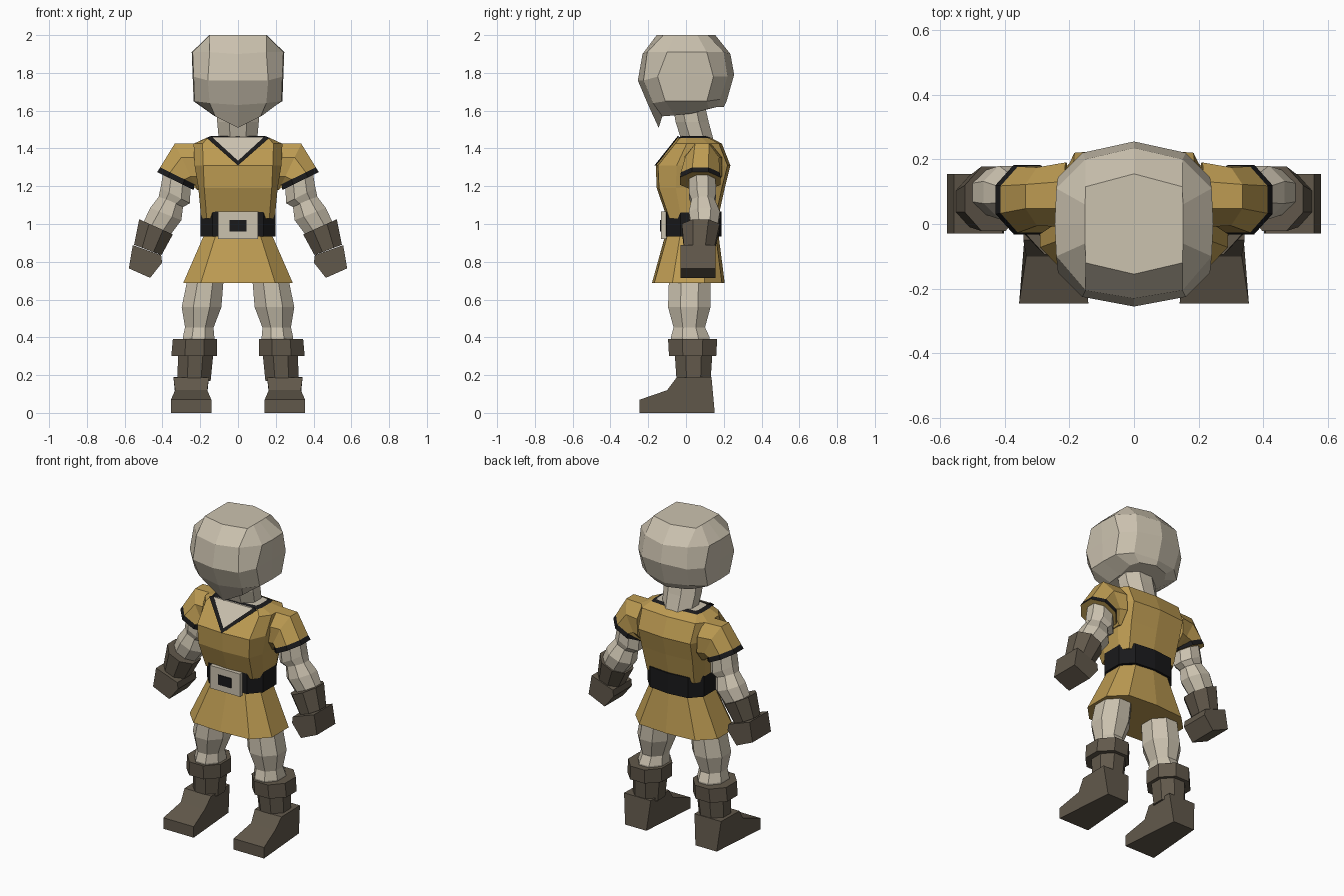
import bpy, bmesh, math

cube = bpy.data.objects.get("Cube")
if cube:
    bpy.data.objects.remove(cube, do_unlink=True)


def material(name, rgb):
    m = bpy.data.materials.new(name)
    m.use_nodes = True
    m.diffuse_color = (*rgb, 1)
    m.node_tree.nodes["Principled BSDF"].inputs["Base Color"].default_value = (*rgb, 1)
    return m


SKIN = material("pale skin", (0.60, 0.54, 0.43))
GOLD = material("mustard cloth", (0.51, 0.33, 0.085))
LEATHER = material("brown leather", (0.12, 0.098, 0.07))
BLACK = material("black trim", (0.01, 0.01, 0.011))


def loft(name, rings, mats, side=1):
    """Skin equal rings of points; mats holds one material per segment, then both end caps."""
    if not isinstance(mats, list):
        mats = [mats]
    mats = mats + [mats[-1]] * (len(rings) + 1 - len(mats))
    slots = list(dict.fromkeys(mats))
    bm = bmesh.new()
    loops = [[bm.verts.new((side * x, y, z)) for x, y, z in ring] for ring in rings]
    n = len(loops[0])
    for k in range(len(loops) - 1):
        a, b = loops[k], loops[k + 1]
        for i in range(n):
            j = (i + 1) % n
            bm.faces.new((a[i], a[j], b[j], b[i])).material_index = slots.index(mats[k])
    for loop, mat in ((loops[0], mats[-2]), (loops[-1], mats[-1])):
        bm.faces.new(loop).material_index = slots.index(mat)
    bmesh.ops.recalc_face_normals(bm, faces=bm.faces)
    me = bpy.data.meshes.new(name)
    bm.to_mesh(me)
    bm.free()
    for m in slots:
        me.materials.append(m)
    ob = bpy.data.objects.new(name, me)
    bpy.context.collection.objects.link(ob)
    return ob


def limb_ring(xo, zo, xi, zi, y0, y1, n=8):
    """Eight-sided ring spanning an outer point, an inner point and a depth range."""
    ring = []
    for i in range(n):
        a = math.tau * (i + 0.5) / n
        c = math.cos(a) / math.cos(math.pi / n) / 2
        s = math.sin(a) / math.cos(math.pi / n) / 2
        ring.append(((xo + xi) / 2 + (xo - xi) * c, (y0 + y1) / 2 + (y1 - y0) * s,
                     (zo + zi) / 2 + (zo - zi) * c))
    return ring


def mirrored(half):
    """Close a half ring, running from front centre to back centre."""
    return half + [(-x, y, z) for x, y, z in half[-2:0:-1]]


def body_ring(z, w, front, back, frac):
    d = back - front
    return mirrored([(0, front, z), (w * frac, front + 0.012, z), (w, front + 0.28 * d, z),
                     (w, back - 0.28 * d, z), (w * frac, back - 0.015, z), (0, back, z)])


def box(name, x, y0, y1, z0, z1, mat):
    return loft(name, [[(-x, y, z0), (x, y, z0), (x, y, z1), (-x, y, z1)] for y in (y0, y1)], mat)


def both(name, rings, mats):
    for label, side in (("left", 1), ("right", -1)):
        loft(label + "_" + name, rings, mats, side)


def limb(name, rows, mats):
    both(name, [limb_ring(*r) for r in rows], mats)


# Head and neck
loft("head", [mirrored(h) for h in (
    [(0, -.155, 2), (.15, -.12, 2), (.151, -.06, 2), (.152, 0, 2), (.151, .06, 2), (.15, .115, 2), (0, .155, 2)],
    [(0, -.23, 1.9), (.15, -.205, 1.91), (.24, -.10, 1.91), (.245, 0, 1.91), (.24, .11, 1.91),
     (.15, .2, 1.91), (0, .235, 1.9)],
    [(0, -.255, 1.76), (.16, -.225, 1.76), (.235, -.15, 1.78), (.24, 0, 1.78), (.235, .145, 1.78),
     (.16, .22, 1.78), (0, .255, 1.79)],
    [(0, -.2, 1.63), (.15, -.175, 1.64), (.23, -.11, 1.65), (.235, 0, 1.65), (.23, .11, 1.65),
     (.15, .18, 1.66), (0, .215, 1.65)],
    [(0, -.145, 1.51), (.12, -.125, 1.57), (.13, -.06, 1.575), (.13, .03, 1.585), (.13, .12, 1.61),
     (.1, .165, 1.62), (0, .2, 1.62)])], SKIN)
loft("neck", [limb_ring(.10, 1.43, -.10, 1.43, -.02, .15),
              limb_ring(.11, 1.54, -.11, 1.54, -.055, .12),
              limb_ring(.11, 1.63, -.11, 1.63, -.07, .10)], SKIN)

# Tunic body, black collar edge and bare neckline
loft("tunic", [body_ring(*r) for r in (
    (1.03, .195, -.10, .17, .85), (1.19, .21, -.155, .205, .85), (1.31, .23, -.16, .235, .8),
    (1.425, .235, -.069, .19, .8), (1.455, .17, -.045, .135, .95), (1.465, .145, -.025, .115, .95))],
    [GOLD] * 4 + [BLACK, GOLD, SKIN])


# V neckline plates lying on the sloping chest
def chest(x, z, lift):
    return (x, -.16 + (z - 1.31) * .793 - lift, z)


def chest_plate(name, outline, mat, side=1):
    loft(name, [[chest(x, z, lift) for x, z in outline] for lift in (-.001, .007)], mat, side)


chest_plate("neckline_skin", [(0, 1.335), (.137, 1.46), (-.137, 1.46)], SKIN)
for label, s in (("left", 1), ("right", -1)):
    chest_plate(label + "_neckline_trim", [(0, 1.31), (.165, 1.455), (.14, 1.465), (0, 1.338)], BLACK, s)

# Belt, buckle and skirt
loft("belt", [body_ring(z, .198, -.114, .187, .68) for z in (.935, 1.065)], BLACK)
box("buckle", .105, -.132, -.09, .92, 1.065, SKIN)
box("buckle_centre", .045, -.137, -.13, .96, 1.022, BLACK)
loft("skirt", [body_ring(.96, .172, -.105, .17, .65), body_ring(.688, .29, -.18, .205, .68)], GOLD)

# Sleeves and arms: outer x z, inner x z, depth range
limb("sleeve", [(.215, 1.425, .205, 1.18, -.01, .19), (.335, 1.425, .215, 1.18, -.005, .175),
                (.412, 1.3, .23, 1.21, -.027, .178), (.428, 1.275, .235, 1.18, -.032, .183)],
     [GOLD, GOLD, BLACK, GOLD, GOLD])
limb("upper_arm", [(.395, 1.28, .25, 1.2, .015, .155), (.41, 1.19, .255, 1.11, .015, .16),
                   (.42, 1.145, .29, 1.09, .03, .15)], SKIN)
limb("forearm", [(.415, 1.15, .29, 1.1, .03, .15), (.465, 1.085, .3, 1.02, .015, .18),
                 (.505, 1.0, .36, .94, .03, .165)], SKIN)
limb("glove_cuff", [(.523, 1.025, .345, .945, -.022, .178), (.55, .89, .405, .835, -.01, .15)], LEATHER)
hand = [(.557, .888), (.578, .765), (.465, .715), (.402, .795), (.407, .835)]
both("glove_hand", [[(x, y, z) for x, z in hand] for y in (-.03, .155)], LEATHER)

# Legs and boots
limb("thigh", [(.265, .72, .075, .72, -.09, .13), (.298, .56, .088, .56, -.095, .13),
               (.28, .45, .13, .45, -.065, .1)], SKIN)
limb("calf", [(.28, .455, .13, .455, -.065, .1), (.292, .4, .125, .4, -.08, .125),
              (.29, .34, .13, .34, -.07, .12)], SKIN)
limb("boot_cuff", [(.345, .39, .11, .39, -.095, .165), (.353, .302, .11, .302, -.09, .16)], LEATHER)
limb("boot_shaft", [(.318, .32, .13, .32, -.06, .14), (.32, .17, .145, .17, -.05, .13)], LEATHER)

# Shoe side outline with a half width at each point
shoe = [(-.245, 0, .107), (-.245, .07, .107), (-.1, .12, .085), (-.05, .187, .094),
        (.135, .19, .094), (.152, 0, .075)]
both("boot_foot", [[(.248 + s * w, y, z) for y, z, w in shoe] for s in (-1, 1)], LEATHER)
